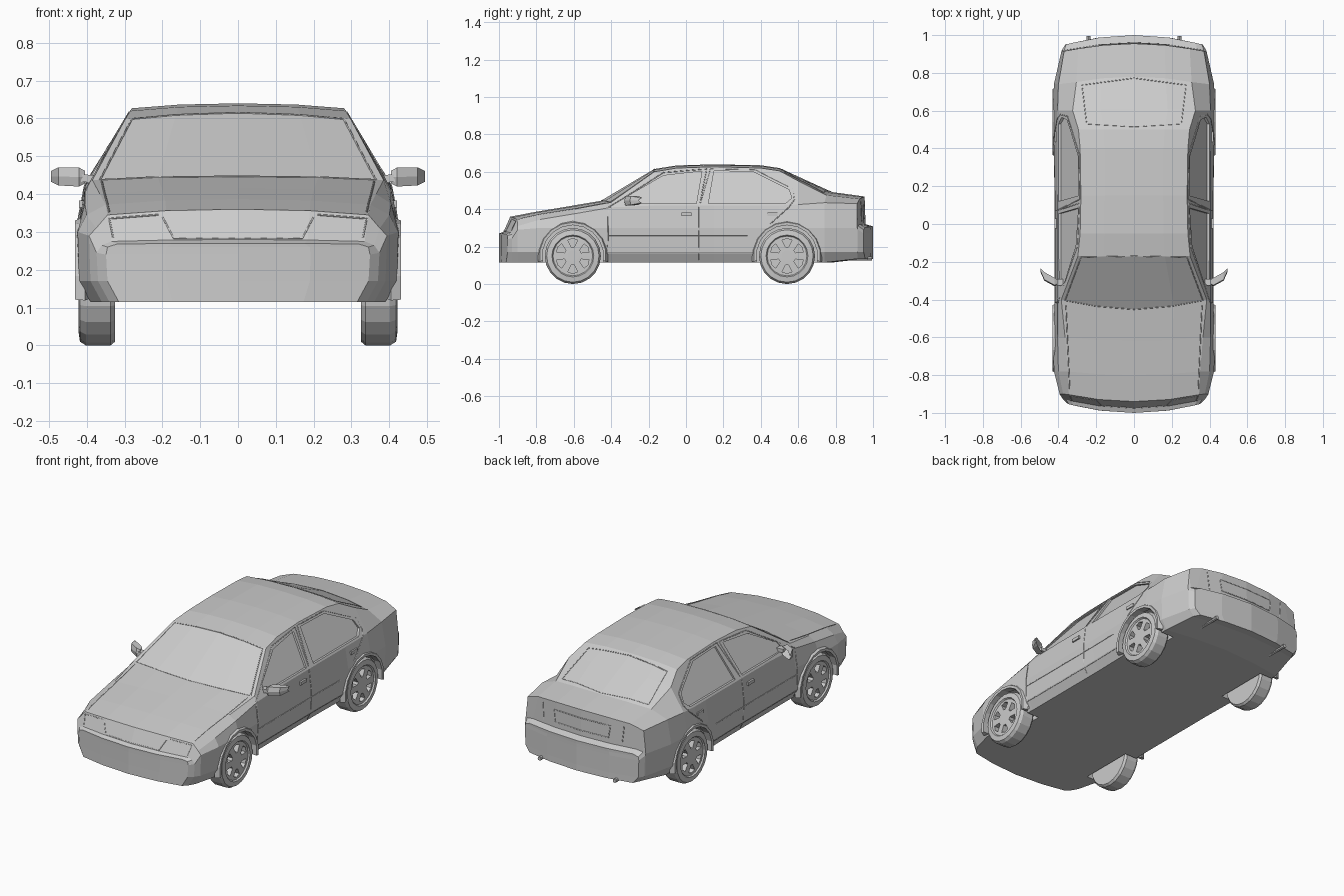
import bpy, bmesh, math
from mathutils import Vector
from mathutils.bvhtree import BVHTree

if "Cube" in bpy.data.objects:
    bpy.data.objects.remove(bpy.data.objects["Cube"])


def finish(bm, name):
    bmesh.ops.remove_doubles(bm, verts=bm.verts, dist=0.0005)
    bmesh.ops.recalc_face_normals(bm, faces=bm.faces)
    mesh = bpy.data.meshes.new(name)
    bm.to_mesh(mesh)
    bm.free()
    ob = bpy.data.objects.new(name, mesh)
    bpy.context.collection.objects.link(ob)
    return ob


def loft(name, rings, closed=True, caps=True, bm=None):
    bm = bm or bmesh.new()
    vs = [[bm.verts.new(p) for p in r] for r in rings]
    n = len(rings[0])
    for a, b in zip(vs, vs[1:]):
        for i in range(n if closed else n - 1):
            j = (i + 1) % n
            bm.faces.new((a[i], a[j], b[j], b[i]))
    if caps:
        bm.faces.new(vs[0])
        bm.faces.new(vs[-1])
    return finish(bm, name)


def prism(name, pts, vec):
    return loft(name, [pts, [Vector(p) + Vector(vec) for p in pts]])


def cut(ob, cutters):
    for c in cutters:
        c.hide_render = True
        m = ob.modifiers.new("cut", 'BOOLEAN')
        m.operation, m.object, m.solver = 'DIFFERENCE', c, 'EXACT'
    dg = bpy.context.evaluated_depsgraph_get()
    mesh = bpy.data.meshes.new_from_object(ob.evaluated_get(dg))
    ob.modifiers.clear()
    ob.data = mesh
    for c in cutters:
        bpy.data.objects.remove(c)


# Body sections: y, bow, waist x, belt x, belt z, roof x, roof z, centre z
ROWS = [
    (-.95, -.05, .345, .345, .26, .32, .268, .27),
    (-.93, -.045, .37, .36, .265, .335, .275, .28),
    (-.90, -.04, .39, .375, .31, .345, .345, .36),
    (-.78, -.02, .42, .40, .345, .35, .372, .387),
    (-.60, -.02, .425, .405, .375, .365, .40, .417),
    (-.40, -.055, .415, .405, .41, .385, .437, .445),
    (-.17, 0, .415, .405, .42, .297, .60, .615),
    (-.05, 0, .415, .405, .42, .285, .62, .634),
    (.15, 0, .415, .405, .42, .281, .627, .64),
    (.40, 0, .42, .405, .42, .285, .62, .635),
    (.50, 0, .425, .405, .42, .294, .605, .62),
    (.60, .01, .425, .405, .425, .325, .55, .57),
    (.74, .04, .42, .40, .435, .305, .475, .492),
    (.915, .04, .38, .37, .43, .295, .455, .468),
    (.92, .04, .378, .37, .31, .33, .318, .32),
    (.95, .05, .36, .36, .29, .33, .303, .308)]


def half(row):
    y, bow, xw, xb, zb, xr, zr, zc = row
    floor = .115 if y < .8 else .135
    xs = xw - .03
    pts = [(0, floor), (.55 * xs, floor), (xs, floor), (xw, .17), (xw + .004, min(.3, zb - .02)),
           (xb, zb), (xr, zr), (.55 * xr, zr + .75 * (zc - zr)), (0, zc)]
    return pts, lambda x: y + bow * (1 - min(1, (x / .36) ** 2))


# Car body: lofted sections with bowed end faces
bm = bmesh.new()
for row in (ROWS[0], ROWS[-1]):
    h, fy = half(row)
    grid = []
    for k in range(2, 7):
        x, z = h[k]
        zs = [z, h[7][1], h[8][1]] if k == 6 else [z] * 3
        grid.append([bm.verts.new((x * t, fy(x * t), zs[q])) for t, q in
                     ((-1, 0), (-.55, 1), (0, 2), (.55, 1), (1, 0))])
    for a, b in zip(grid, grid[1:]):
        for i in range(4):
            bm.faces.new((a[i], a[i + 1], b[i + 1], b[i]))
rings = []
for row in ROWS:
    h, fy = half(row)
    ring = h + [(-x, z) for x, z in h[-2:0:-1]]
    rings.append([(x, fy(x), z) for x, z in ring])
body = loft("car_body", rings, caps=False, bm=bm)
bm = bmesh.new()
bm.from_mesh(body.data)
tree = BVHTree.FromBMesh(bm)
bm.free()

# Wheel wells and side window recesses
WHEELS = (-.605, .54)
FRONT_WIN = [(-.33, .43), (-.31, .47), (-.12, .58), (.085, .603), (.055, .43)]
REAR_WIN = [(.12, .43), (.15, .605), (.36, .60), (.55, .505), (.565, .46), (.53, .43)]
cutters = []
for s in (1, -1):
    for wy in WHEELS:
        arc = [math.tau * i / 24 for i in range(24)]
        cutters.append(prism("well_cutter", [(s * .31, wy + .167 * math.cos(a), .152 + .167 * math.sin(a))
                                             for a in arc], (s * .3, 0, 0)))
    for win in (FRONT_WIN, REAR_WIN):
        cutters.append(prism("window_cutter", [(s * (.393 - .6 * (z - .42)), y, z) for y, z in win],
                             (s * .2, 0, 0)))
cut(body, cutters)


# Panel seams: polylines projected on the body
def seam(name, pts, view, mirror=True, closed=False):
    cu = bpy.data.curves.new(name, 'CURVE')
    cu.dimensions, cu.bevel_depth, cu.bevel_resolution = '3D', .0025, 0
    pts = pts + pts[:1] if closed else pts
    for s in ((1, -1) if mirror else (1,)):
        path = []
        for a, b in zip(pts, pts[1:]):
            for k in range(9):
                u, v = [p + (q - p) * k / 8 for p, q in zip(a, b)]
                o, d = {'side': ((s * 2, u, v), (-s, 0, 0)), 'top': ((s * u, v, 2), (0, 0, -1)),
                        'front': ((s * u, -2, v), (0, 1, 0)), 'rear': ((s * u, 2, v), (0, -1, 0))}[view]
                hit = tree.ray_cast(Vector(o), Vector(d))[0]
                if hit and (not path or (hit - path[-1]).length > .001):
                    path.append(hit)
        sp = cu.splines.new('POLY')
        sp.points.add(len(path) - 1)
        for p, c in zip(sp.points, path):
            p.co = (*c, 1)
    bpy.context.collection.objects.link(bpy.data.objects.new(name, cu))


seam("front_door_seam", [(-.42, .13), (-.415, .41), (-.34, .455), (-.12, .596), (.11, .615), (.07, .41), (.07, .13)], 'side')
seam("rear_door_seam", [(.07, .41), (.13, .617), (.37, .612), (.57, .51), (.58, .45), (.55, .41), (.45, .32)], 'side')
seam("sill_seam", [(-.42, .165), (.37, .165)], 'side')
seam("door_trim", [(-.42, .26), (.33, .26)], 'side')
seam("hood_side_seam", [(.34, -.88), (.36, -.43)], 'top')
seam("windshield_seam", [(.365, -.405), (.2, -.435), (0, -.452), (0, -.452)], 'top')
seam("windshield_pillar", [(.365, -.405), (.28, -.175), (0, -.17)], 'top')
seam("rear_window_seam", [(0, .772), (.275, .735), (.25, .53), (0, .515)], 'top')
seam("grille_seam", [(-.2, .34), (-.17, .283), (.17, .283), (.2, .34)], 'front', False)
seam("headlight_seam", [(.33, .285), (.34, .335), (.21, .345)], 'front')
seam("plate_recess", [(-.17, .35), (-.18, .42), (.18, .42), (.17, .35)], 'rear', False, True)
seam("taillight_seam", [(.25, .335), (.26, .44)], 'rear')

for s, side in ((1, "right"), (-1, "left")):
    for wy, end in zip(WHEELS, ("front", "rear")):
        # Wheel: turned tyre and rim with six spoke openings
        prof = [(0, .325), (.14, .325), (.15, .337), (.15, .402), (.14, .418), (.112, .422),
                (.106, .414), (.03, .416), (0, .416)]
        wheel = loft(f"{end}_{side}_wheel", [[(s * x, wy + r * math.cos(a), .15 + r * math.sin(a)) for r, x in prof]
                     for a in (math.tau * i / 20 for i in range(21))], closed=False, caps=False)
        holes = []
        for k in range(6):
            t = math.tau * (k + .5) / 6
            holes.append(prism("spoke_cutter", [(s * .385, wy + r * math.cos(t + d), .15 + r * math.sin(t + d))
                               for r, d in ((.048, -.16), (.088, -.3), (.094, 0), (.088, .3), (.048, .16))],
                               (s * .1, 0, 0)))
        cut(wheel, holes)
        # Wheel arch lip
        arcs = [math.radians(-10 + 20 * i) for i in range(11)]
        loft(f"{end}_{side}_arch", [[(s * x, wy + r * math.cos(a), .152 + r * math.sin(a)) for r, x in
             ((.163, .39), (.163, .43), (.178, .431), (.19, .405))] for a in arcs])

    # Door mirror: angled housing and arm
    loft(side + "_mirror", [[(s * x, y0, z) if k in (0, 3) else (s * x, y, zz) for k, (y, zz) in enumerate(
         [(y0, z), (y0 + .006, z + h), (y1, z + h), (y1, z), (y1, z - h), (y0 + .006, z - h)])]
         for x, y0, y1, z, h in ((.405, -.322, -.295, .445, .017), (.42, -.33, -.285, .445, .025),
                                 (.475, -.30, -.255, .447, .024), (.495, -.255, -.235, .447, .014))])
    prism(side + "_mirror_arm", [(s * .37, -.325, .43), (s * .37, -.29, .43), (s * .37, -.29, .45),
                                 (s * .37, -.325, .45)], (s * .045, 0, .002))
    # Door handles
    for hy, end in ((0, "front"), (.46, "rear")):
        prism(f"{end}_{side}_handle", [(s * .40, hy - .025, .365), (s * .40, hy + .03, .365),
                                       (s * .40, hy + .03, .383), (s * .40, hy - .025, .383)], (s * .02, 0, 0))
    # Exhaust pipe
    prism(side + "_exhaust", [(s * .24 + .011 * math.cos(a), .84, .136 + .011 * math.sin(a))
                              for a in (math.tau * i / 8 for i in range(8))], (0, .155, 0))
